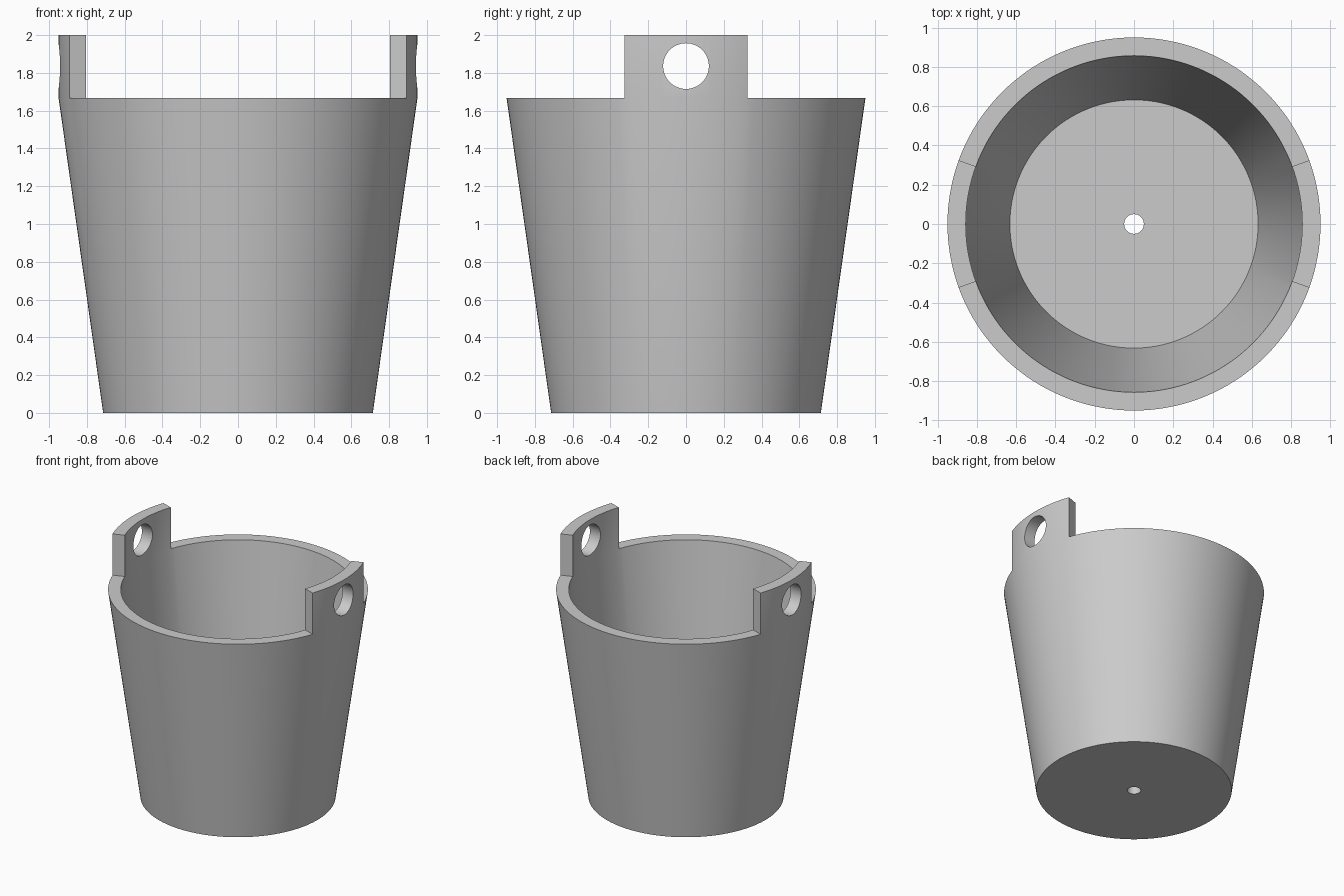
import bpy, bmesh
from math import cos, sin, tau, radians, atan2
from mathutils import Matrix

cube = bpy.data.objects.get("Cube")
if cube:
    bpy.data.objects.remove(cube, do_unlink=True)

SEGMENTS = 144
RIM_Z, TOP_Z = 1.667, 2.0
LUG_HALF_ANGLE = radians(20)

grey = bpy.data.materials.new("plain grey")
grey.use_nodes = True
grey.diffuse_color = (0.6, 0.6, 0.6, 1)
grey.node_tree.nodes["Principled BSDF"].inputs["Base Color"].default_value = (0.6, 0.6, 0.6, 1)


def make_object(name, bm):
    mesh = bpy.data.meshes.new(name)
    bmesh.ops.recalc_face_normals(bm, faces=bm.faces)
    bm.to_mesh(mesh)
    bm.free()
    mesh.materials.append(grey)
    obj = bpy.data.objects.new(name, mesh)
    bpy.context.collection.objects.link(obj)
    return obj


# Bucket body: closed wall profile (radius, height) turned around z, with a drain hole
profile = [(0.05, 0), (0.714, 0), (0.95, RIM_Z), (0.857, RIM_Z), (0.632, 0.09), (0.05, 0.09)]
bm = bmesh.new()
rings = []
for i in range(SEGMENTS):
    a = tau * i / SEGMENTS
    rings.append([bm.verts.new((r * cos(a), r * sin(a), z)) for r, z in profile])
for i, ring in enumerate(rings):
    following = rings[(i + 1) % SEGMENTS]
    for j in range(len(profile)):
        k = (j + 1) % len(profile)
        bm.faces.new((ring[j], following[j], following[k], ring[k]))

# Handle lugs: raise the rim faces that lie near the x axis
lug_faces = []
for face in bm.faces:
    c = face.calc_center_median()
    if c.z > RIM_Z - 0.001 and abs(atan2(c.y, abs(c.x))) < LUG_HALF_ANGLE:
        lug_faces.append(face)
raised = bmesh.ops.extrude_face_region(bm, geom=lug_faces)
for v in raised["geom"]:
    if isinstance(v, bmesh.types.BMVert):
        v.co.z = TOP_Z
bmesh.ops.delete(bm, geom=[f for f in lug_faces if f.is_valid], context="FACES")
bucket = make_object("bucket", bm)

# Handle holes: one long cylinder cuts both lugs
bm = bmesh.new()
bmesh.ops.create_cone(bm, cap_ends=True, segments=64, radius1=0.121, radius2=0.121, depth=3,
                      matrix=Matrix.Translation((0, 0, 1.836)) @ Matrix.Rotation(tau / 4, 4, "Y"))
cutter = make_object("handle_hole_cutter", bm)
cutter.hide_render = True

cut = bucket.modifiers.new("handle holes", "BOOLEAN")
cut.operation = "DIFFERENCE"
cut.solver = "EXACT"
cut.object = cutter
bpy.ops.object.select_all(action="DESELECT")
bpy.context.view_layer.objects.active = bucket
bucket.select_set(True)
bpy.ops.object.modifier_apply(modifier=cut.name)
bpy.data.objects.remove(cutter, do_unlink=True)
bpy.ops.object.shade_smooth_by_angle(angle=radians(30))
